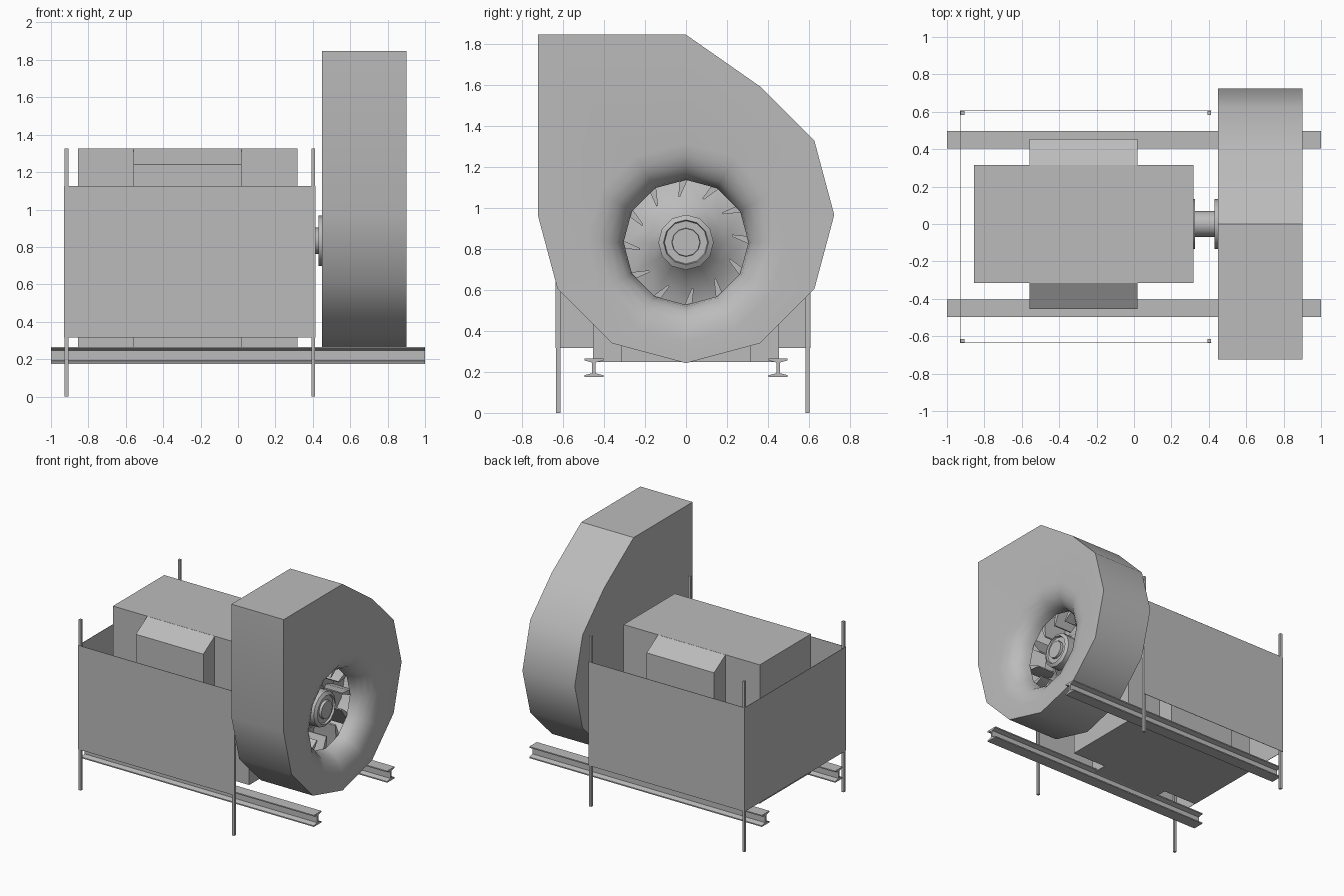
import bpy, bmesh, math
from mathutils import Vector

if "Cube" in bpy.data.objects:
    bpy.data.objects.remove(bpy.data.objects["Cube"])

grey = bpy.data.materials.new("machine_grey")
grey.diffuse_color = (0.5, 0.5, 0.5, 1)
grey.use_nodes = True
grey.node_tree.nodes["Principled BSDF"].inputs["Base Color"].default_value = grey.diffuse_color
AXIS_Z = 0.833  # shaft height


def finish(bm, name, smooth=True):
    bmesh.ops.recalc_face_normals(bm, faces=bm.faces)
    me = bpy.data.meshes.new(name)
    bm.to_mesh(me)
    bm.free()
    ob = bpy.data.objects.new(name, me)
    bpy.context.collection.objects.link(ob)
    me.materials.append(grey)
    if smooth:
        bpy.ops.object.select_all(action='DESELECT')
        ob.select_set(True)
        bpy.context.view_layer.objects.active = ob
        bpy.ops.object.shade_smooth_by_angle(angle=math.radians(32))
    return ob


def box(name, x, y, z):
    bm = bmesh.new()
    bmesh.ops.create_cube(bm, size=1)
    for v in bm.verts:
        v.co = [(a + b) / 2 + c * (b - a) for c, (a, b) in zip(v.co, (x, y, z))]
    return finish(bm, name, False)


def prism(bm, profile, x0, x1):
    """Extrude a (y, z) outline along x."""
    face = bm.faces.new([bm.verts.new((x0, y, z)) for y, z in profile])
    ext = bmesh.ops.extrude_face_region(bm, geom=[face])["geom"]
    moved = [g for g in ext if isinstance(g, bmesh.types.BMVert)]
    bmesh.ops.translate(bm, verts=moved, vec=(x1 - x0, 0, 0))
    if face.is_valid is False:
        return
    if not any(f is not face and set(f.verts) == set(face.verts) for f in bm.faces):
        return


def ring(bm, x, r, n=12):
    return [bm.verts.new((x, r * math.sin(k * math.tau / n),
                          AXIS_Z + r * math.cos(k * math.tau / n))) for k in range(n)]


def bridge(bm, a, b):
    n = len(a)
    for k in range(n):
        bm.faces.new((a[k], a[(k + 1) % n], b[(k + 1) % n], b[k]))


def lathe(name, profile, n=12):
    """Revolve (x, radius) points around the shaft axis, with capped ends."""
    bm = bmesh.new()
    rings = [ring(bm, x, r, n) for x, r in profile]
    for a, b in zip(rings, rings[1:]):
        bridge(bm, a, b)
    bm.faces.new(rings[0])
    bm.faces.new(rings[-1])
    return finish(bm, name)


# Scroll casing: round volute with a square outlet corner and a curved inlet
X0, X1, R, CZ = 0.45, 0.90, 0.724, 0.967
outline = [(-R, 1.847), (0, 1.847)]
outline += [(R * math.sin(math.radians(a)), CZ + R * math.cos(math.radians(a)))
            for a in range(30, 271, 30)]
bm = bmesh.new()
back = [bm.verts.new((X0, y, z)) for y, z in outline]
front = [bm.verts.new((X1, y, z)) for y, z in outline]
bridge(bm, back, front)
bm.faces.new(back)
bell = []
for i in range(6):
    t = math.radians(18 * i)
    bell.append(ring(bm, X1 - 0.15 * (1 - math.cos(t)), 0.485 - 0.18 * math.sin(t)))
for a, b in zip(bell, bell[1:]):
    bridge(bm, a, b)
loops = []
for loop in (front, bell[0]):
    loops += [bm.edges.get((loop[k], loop[k - 1])) for k in range(len(loop))]
bmesh.ops.triangle_fill(bm, edges=loops, use_beauty=True, normal=(1, 0, 0))
finish(bm, "scroll_casing")

# Impeller: flared back plate with hub, and twelve leaning blades
lathe("impeller_hub", [(0.50, 0.44), (0.52, 0.44), (0.55, 0.30), (0.61, 0.19), (0.67, 0.135),
                       (0.745, 0.135), (0.76, 0.11), (0.745, 0.105), (0.745, 0.07), (0.765, 0.068)])
bm = bmesh.new()
for k in range(12):
    a = k * math.tau / 12
    pts = []
    for t, r in ((-0.038, 0.225), (-0.028, 0.225), (0.005, 0.30), (0.06, 0.42),
                 (0.02, 0.42), (-0.03, 0.30)):
        pts.append((t * math.cos(a) + r * math.sin(a),
                    AXIS_Z - t * math.sin(a) + r * math.cos(a)))
    prism(bm, pts, 0.53, 0.74)
finish(bm, "impeller_blades")

# Drive shaft with two coupling flanges
lathe("drive_shaft", [(0.31, 0.07), (0.46, 0.07)])
lathe("motor_flange", [(0.31, 0.134), (0.327, 0.134)])
lathe("fan_flange", [(0.43, 0.134), (0.455, 0.134)])

# Motor body with chamfered side housings
box("motor_body", (-0.855, 0.317), (-0.315, 0.315), (0.249, 1.327))
for s, side in ((-1, "front"), (1, "back")):
    bm = bmesh.new()
    prism(bm, [(s * 0.31, 0.249), (s * 0.455, 0.249), (s * 0.455, 1.24),
               (s * 0.315, 1.326), (s * 0.31, 1.326)], -0.56, 0.02)
    finish(bm, side + "_motor_housing", False)

# I-beam rails with tapered flanges
half = [(0.046, 0.045), (0.046, 0.036), (0.008, 0.026)]
half += [(y, -z) for y, z in reversed(half)]
section = half + [(-y, z) for y, z in reversed(half)]
for s, side in ((-1, "front"), (1, "back")):
    bm = bmesh.new()
    prism(bm, [(s * 0.45 + y, 0.22 + z) for y, z in section], -1, 1)
    finish(bm, side + "_rail", False)

# Corner posts and thin guard panels on three sides
for i, (x, y) in enumerate(((-0.917, -0.624), (0.402, -0.624), (-0.917, 0.594), (0.402, 0.594))):
    box("post_%d" % (i + 1), (x - 0.01, x + 0.01), (y - 0.01, y + 0.01), (0, 1.325))
PZ = (0.317, 1.125)
box("front_panel", (-0.928, 0.415), (-0.637, -0.634), PZ)
box("back_panel", (-0.928, 0.415), (0.604, 0.607), PZ)
box("left_panel", (-0.930, -0.927), (-0.637, 0.607), PZ)
